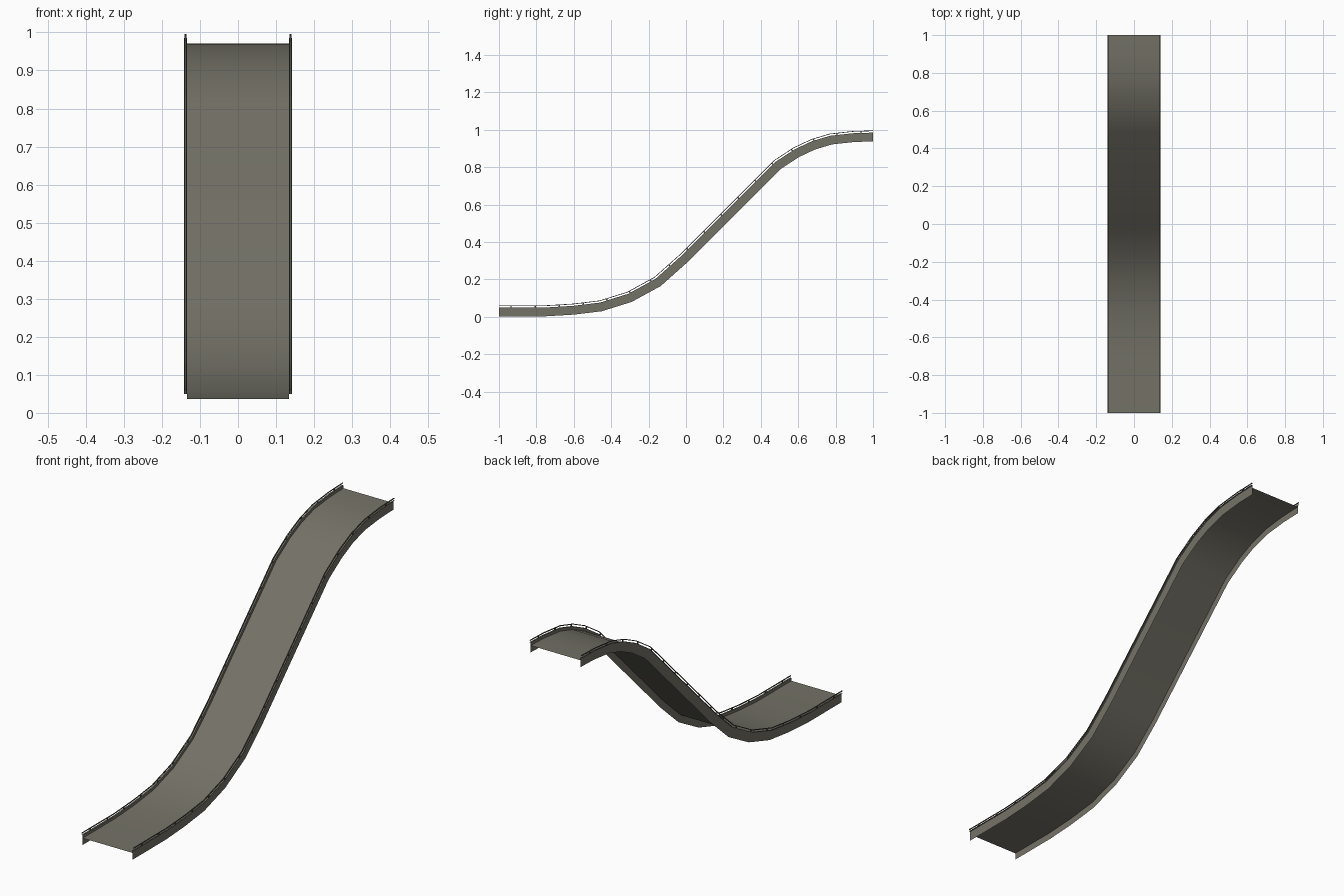
import bpy, bmesh, math
from mathutils import Vector

if "Cube" in bpy.data.objects:
    bpy.data.objects.remove(bpy.data.objects["Cube"])

def material(name, col):
    m = bpy.data.materials.new(name)
    m.diffuse_color = (*col, 1)
    m.use_nodes = True
    m.node_tree.nodes["Principled BSDF"].inputs["Base Color"].default_value = m.diffuse_color
    return m

METAL = material("olive grey metal", (0.175, 0.168, 0.135))
RAIL = material("dark grey rail", (0.09, 0.09, 0.075))

# lower edge of the side wall as (y, z)
PATH = [Vector(p) for p in [
    (-1, 0.003), (-0.75, 0.003), (-0.6, 0.012), (-0.45, 0.03), (-0.29, 0.08),
    (-0.135, 0.165), (0, 0.285), (0.505, 0.79), (0.605, 0.855),
    (0.69, 0.895), (0.78, 0.922), (0.9, 0.935), (1, 0.938)]]

def offset(d):
    """Path shifted d along its mitred normal, ends kept vertical."""
    out = []
    for i, p in enumerate(PATH):
        if i in (0, len(PATH) - 1):
            out.append(p + Vector((0, d)))
            continue
        a = (p - PATH[i - 1]).normalized()
        b = (PATH[i + 1] - p).normalized()
        n = Vector((-a.y - b.y, a.x + b.x)).normalized()
        out.append(p + n * d / n.dot(Vector((-a.y, a.x))))
    return out

def sweep(name, section, mat, closed=False):
    """Sweep a cross-section of (x, height above path) along the path."""
    bm = bmesh.new()
    rows = [[bm.verts.new((x, q.x, q.y)) for q in offset(h)] for x, h in section]
    pairs = list(zip(rows, rows[1:]))
    if closed:
        pairs.append((rows[-1], rows[0]))
    for r, s in pairs:
        for i in range(len(PATH) - 1):
            bm.faces.new((r[i], s[i], s[i + 1], r[i + 1]))
    if closed:
        bm.faces.new([r[0] for r in rows][::-1])
        bm.faces.new([r[-1] for r in rows])
        bmesh.ops.recalc_face_normals(bm, faces=bm.faces)
    return finish(name, bm, mat)

def finish(name, bm, mat):
    me = bpy.data.meshes.new(name)
    bm.to_mesh(me)
    bm.free()
    me.materials.append(mat)
    ob = bpy.data.objects.new(name, me)
    bpy.context.collection.objects.link(ob)
    return ob

# sloping deck sheet
W, F = 0.134, 0.1415
deck = sweep("deck", [(-W, 0.033), (W, 0.033)], METAL)
for f in deck.data.polygons:
    f.use_smooth = True

def posts(name, sx, count=18):
    """Small rail brackets spaced evenly along the wall top."""
    line = offset(0.052)
    seg = [(b - a).length for a, b in zip(line, line[1:])]
    bm = bmesh.new()
    for k in range(count):
        t = (k + 0.5) / count * sum(seg)
        i = 0
        while t > seg[i]:
            t -= seg[i]
            i += 1
        d = (line[i + 1] - line[i]).normalized()
        c = line[i] + d * t
        new = bmesh.ops.create_cube(bm, size=1)["verts"]
        for v in new:
            x, u, w = v.co.x * 0.004, v.co.y * 0.007, v.co.z * 0.010
            v.co = (sx * 0.138 + x, c.x + d.x * u - d.y * w, c.y + d.y * u + d.x * w)
    finish(name, bm, RAIL)

# side walls with top flange, guide rail and brackets
for side, s in (("left", -1), ("right", 1)):
    sec = [(s * W, 0), (s * W, 0.047), (s * F, 0.047)]
    sweep(side + "_wall", sec if s < 0 else sec[::-1], METAL)
    sweep(side + "_rail", [(s * 0.136, 0.055), (s * 0.140, 0.055),
                           (s * 0.140, 0.0585), (s * 0.136, 0.0585)], RAIL, True)
    posts(side + "_brackets", s)
